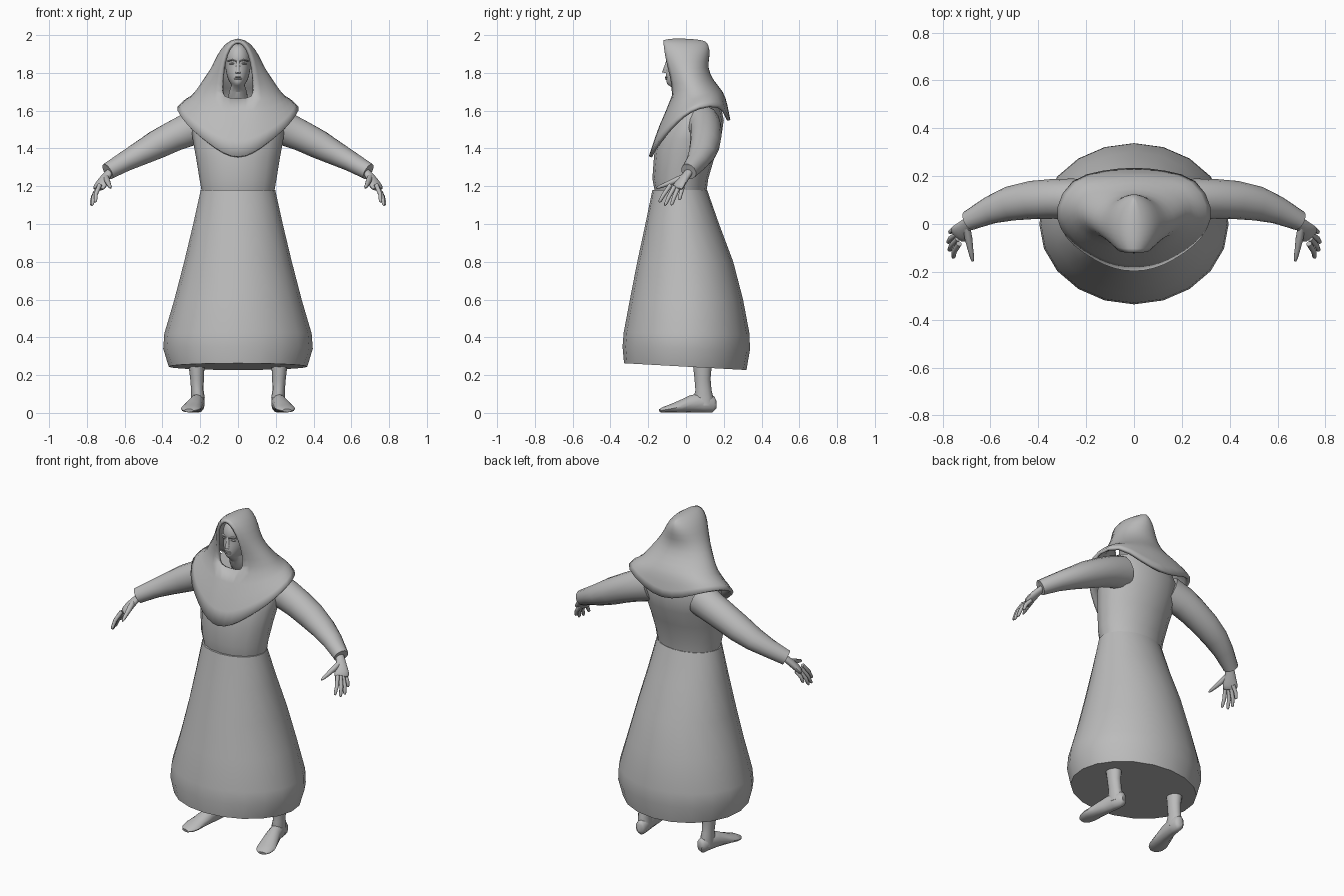
import bpy, bmesh, math
from mathutils import Vector

grey = bpy.data.materials.new("plain_grey")
grey.diffuse_color = (0.5, 0.5, 0.5, 1)


def make(name, verts, faces, mirror=False, subdiv=0, thick=0, angle=50):
    mesh = bpy.data.meshes.new(name)
    bm = bmesh.new()
    vs = [bm.verts.new(v) for v in verts]
    for f in faces:
        bm.faces.new([vs[i] for i in f])
    bmesh.ops.remove_doubles(bm, verts=bm.verts, dist=1e-5)
    bmesh.ops.recalc_face_normals(bm, faces=bm.faces)
    bm.to_mesh(mesh)
    bm.free()
    mesh.materials.append(grey)
    ob = bpy.data.objects.new(name, mesh)
    bpy.context.collection.objects.link(ob)
    bpy.ops.object.select_all(action='DESELECT')
    ob.select_set(True)
    bpy.context.view_layer.objects.active = ob
    bpy.ops.object.shade_smooth_by_angle(angle=math.radians(angle))
    if mirror:
        ob.modifiers.new("mirror", 'MIRROR').merge_threshold = 0.0005
    if subdiv:
        m = ob.modifiers.new("subdivision", 'SUBSURF')
        m.levels = m.render_levels = subdiv
    if thick:
        m = ob.modifiers.new("thickness", 'SOLIDIFY')
        m.thickness, m.offset = thick, -1
    return ob


def loft(name, rings, **kw):
    # skin closed rings in order and cap both ends
    n = len(rings[0])
    verts = [p for r in rings for p in r]
    faces = [(i * n + j, i * n + (j + 1) % n, (i + 1) * n + (j + 1) % n, (i + 1) * n + j)
             for i in range(len(rings) - 1) for j in range(n)]
    faces += [tuple(range(n)), tuple(range(len(verts) - n, len(verts)))]
    return make(name, verts, faces, **kw)


def level(z, hw, front, back, n=16, tilt=0, cx=0):
    # horizontal oval; tilt lowers the back edge
    cy, ry = (front + back) / 2, (back - front) / 2
    return [(cx + hw * math.sin(a), cy - ry * math.cos(a), z + tilt * math.cos(a))
            for a in (2 * math.pi * k / n for k in range(n))]


def tube(name, path, n=10, **kw):
    # path points are x, y, z, sideways radius, upright radius
    pts = [Vector(p[:3]) for p in path]
    rings = []
    for i, p in enumerate(path):
        d = (pts[min(i + 1, len(pts) - 1)] - pts[max(i - 1, 0)]).normalized()
        side = d.cross(Vector((0, 0, 1))).normalized()
        up = side.cross(d)
        rings.append([pts[i] + side * p[3] * math.cos(a) + up * p[4] * math.sin(a)
                      for a in (2 * math.pi * k / n for k in range(n))])
    return loft(name, rings, mirror=True, **kw)


# Robe: skirt and bodice gathered at the waist
loft("skirt", [level(*r, n=20) for r in [
    (1.18, .197, -.178, .112), (1.0, .237, -.215, .175), (.8, .285, -.258, .25),
    (.6, .337, -.297, .302)]] + [level(.42, .39, -.33, .337, 20, .005),
    level(.34, .396, -.336, .338, 20, .01), level(.245, .367, -.328, .32, 20, .018)])
loft("bodice", [level(*r) for r in [
    (1.17, .192, -.165, .108), (1.24, .204, -.178, .118), (1.35, .222, -.17, .15),
    (1.45, .24, -.16, .185), (1.55, .25, -.11, .2), (1.64, .2, -.05, .18)]])

# Hooded cape: half rows from front to back, mirrored
hem = [(0, -.2, 1.35), (.08, -.19, 1.375), (.16, -.155, 1.43), (.26, -.09, 1.51),
       (.31, -.02, 1.58), (.335, .06, 1.625), (.27, .195, 1.64), (.13, .225, 1.57), (0, .24, 1.54)]


def hood_row(z, hw, opening, edge, back, back_z):
    t0 = math.asin(opening / hw)
    row = []
    for k in range(8):
        t = t0 + (math.pi - t0) * k / 7
        f = (math.cos(t0) - math.cos(t)) / (math.cos(t0) + 1)
        row.append((hw * math.sin(t) if k < 7 else 0, edge + (back - edge) * f, z + (back_z - z) * f))
    return [(0, edge, z)] + row


collar = hood_row(1.665, .245, .085, -.075, .205, 1.70)
shoulder = [tuple(a * .5 + b * .5 for a, b in zip(p, q)) for p, q in zip(hem, collar)]
shoulder = [(x * 1.03, y - .008 if y < 0 else y, z + .012) for x, y, z in shoulder]
crown = [(0, -.118, 1.98)] + [(0, -.118 + .225 * k / 7, 1.98 + .02 * math.sin(math.pi * k / 7) ** .5 - .012 * k / 7)
                              for k in range(8)]
rows = [hem, shoulder, collar,
        hood_row(1.74, .198, .085, -.075, .145, 1.76),
        hood_row(1.82, .145, .083, -.095, .115, 1.83),
        hood_row(1.90, .112, .07, -.113, .13, 1.89),
        hood_row(1.96, .073, .04, -.12, .125, 1.95), crown]
faces = [(i * 9 + j, i * 9 + j + 1, i * 9 + j + 10, i * 9 + j + 9)
         for i in range(7) for j in range(0 if i < 2 else 1, 8)]
used = sorted({v for f in faces for v in f})
flat = [p for r in rows for p in r]
make("hooded_cape", [flat[v] for v in used],
     [tuple(used.index(v) for v in f) for f in faces], mirror=True, subdiv=1, thick=.018, angle=80)

# Head, with the face modelled by its front outline
loft("head", [level(*r, n=20) for r in [
    (1.62, .06, -.04, .08), (1.71, .05, -.05, .07), (1.735, .03, -.098, .06), (1.75, .047, -.106, .07),
    (1.785, .06, -.108, .08), (1.82, .067, -.105, .09), (1.85, .068, -.1, .09), (1.865, .069, -.108, .09),
    (1.9, .068, -.104, .09), (1.94, .05, -.085, .07), (1.955, .02, -.05, .03)]], subdiv=1)
make("nose", [(0, -.103, 1.868), (-.007, -.1, 1.86), (.007, -.1, 1.86), (0, -.127, 1.803),
              (-.014, -.1, 1.797), (.014, -.1, 1.797)],
     [(0, 1, 3), (0, 3, 2), (1, 4, 3), (2, 3, 5), (3, 4, 5), (0, 2, 5, 4, 1)], angle=80)
tube("eyes", [(.017, -.093, 1.848, .003, .002), (.03, -.091, 1.85, .008, .006),
              (.043, -.085, 1.847, .003, .002)], n=8)
tube("brows", [(.008, -.101, 1.863, .005, .003), (.03, -.097, 1.869, .007, .004),
               (.054, -.076, 1.862, .004, .003)], n=8)
for lip, z in (("upper_lip", 1.777), ("lower_lip", 1.768)):
    tube(lip, [(0, -.107, z, .005, .004), (.012, -.104, z, .004, .003), (.022, -.1, z, .001, .001)], n=8)

# Sleeves and folded-in cuffs
tube("sleeve", [(.17, .09, 1.53, .09, .1), (.26, .105, 1.5, .085, .09), (.34, .105, 1.465, .083, .083),
                (.43, .1, 1.42, .08, .077), (.52, .085, 1.372, .072, .064), (.6, .058, 1.33, .058, .053),
                (.675, .022, 1.287, .045, .046), (.69, .014, 1.278, .043, .045),
                (.688, .015, 1.279, .032, .034), (.665, .026, 1.29, .028, .03)], n=14)

# Hands: palm, four fingers and a thumb
tube("palm", [(.66, .026, 1.295, .026, .02), (.69, .008, 1.265, .026, .02), (.71, -.015, 1.235, .034, .022),
              (.728, -.038, 1.205, .045, .021), (.742, -.052, 1.18, .046, .015)], subdiv=1)
for i, (base, tip) in enumerate([((.735, -.09, 1.195), (.757, -.142, 1.115)),
                                 ((.742, -.068, 1.185), (.774, -.112, 1.098)),
                                 ((.743, -.045, 1.182), (.78, -.078, 1.1)),
                                 ((.738, -.02, 1.187), (.772, -.035, 1.128))]):
    a, b = Vector(base), Vector(tip)
    mid = a.lerp(b, .5) + Vector((.006, 0, .004))
    tube("finger_%d" % (i + 1), [(*a.lerp(b, -.15), .012, .012), (*mid, .011, .011),
                                 (*a.lerp(b, .9), .009, .009), (*b, .004, .004)], n=8)
tube("thumb", [(.7, -.01, 1.25, .015, .016), (.692, -.06, 1.228, .016, .016), (.684, -.105, 1.21, .012, .012),
               (.677, -.14, 1.197, .009, .009), (.674, -.156, 1.19, .004, .004)], n=8)

# Legs and bare feet
loft("leg", [level(z, w, f, b, 12, 0, cx) for z, w, f, b, cx in [
    (.04, .035, .05, .145, .212), (.08, .036, .04, .145, .212), (.12, .033, .05, .135, .215),
    (.18, .036, .045, .13, .217), (.27, .044, .035, .138, .22)]], mirror=True)
tube("foot", [(.203, .158, .045, .018, .025), (.206, .145, .045, .03, .043), (.212, .09, .054, .036, .052),
              (.222, .03, .048, .04, .046), (.238, -.035, .033, .049, .031), (.25, -.085, .023, .054, .021),
              (.256, -.118, .017, .045, .015), (.26, -.138, .012, .025, .009)], n=12)
